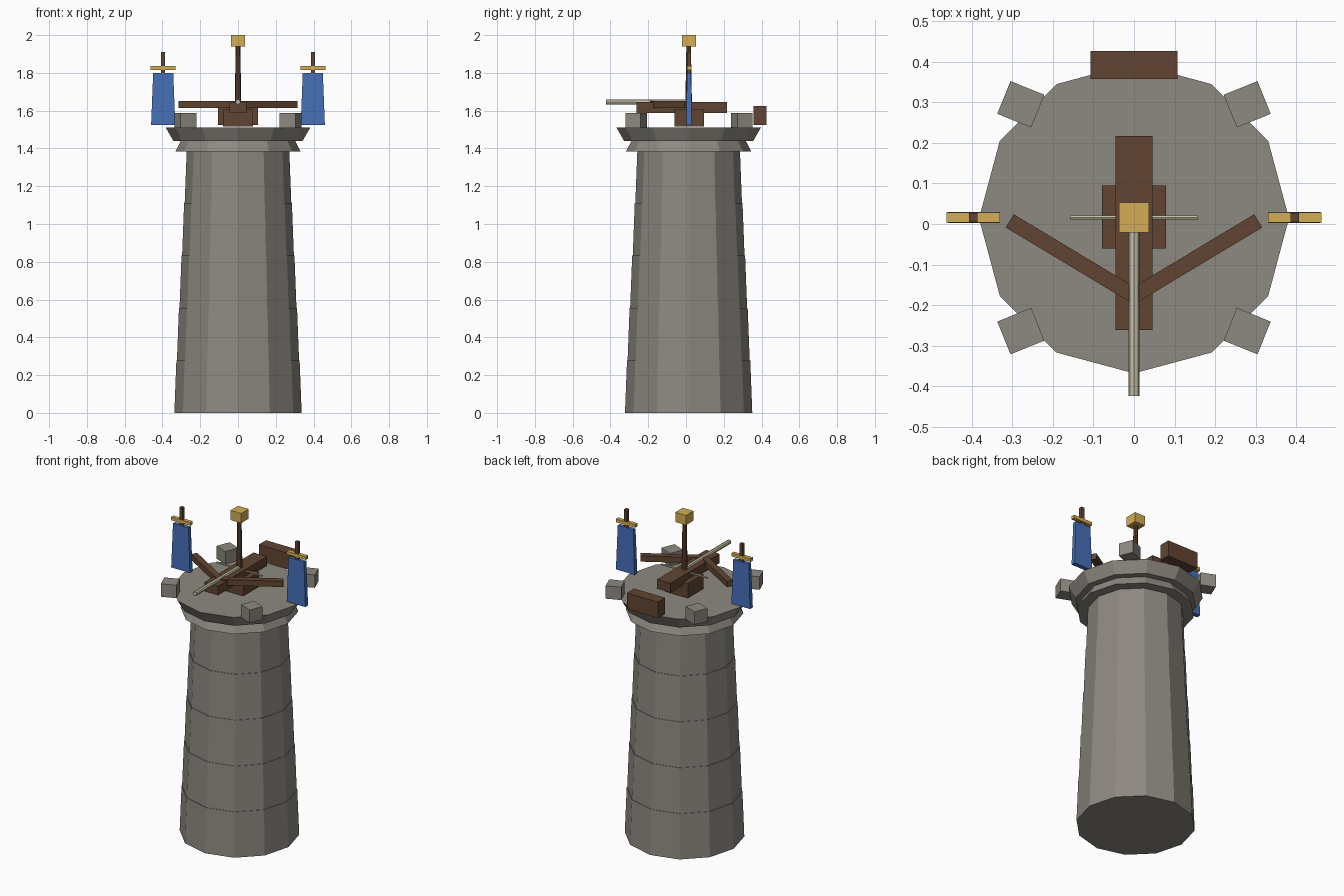
import bpy, bmesh, math
from mathutils import Matrix, Vector

if "Cube" in bpy.data.objects:
    bpy.data.objects.remove(bpy.data.objects["Cube"])

CY = 0.014  # tower axis


def material(name, rgb):
    m = bpy.data.materials.new(name)
    m.use_nodes = True
    m.diffuse_color = (*rgb, 1)
    m.node_tree.nodes["Principled BSDF"].inputs["Base Color"].default_value = (*rgb, 1)
    return m


STONE = material("warm grey stone", (0.27, 0.25, 0.22))
WOOD = material("dark brown wood", (0.12, 0.06, 0.032))
GOLD = material("gold", (0.66, 0.42, 0.09))
BLUE = material("banner blue", (0.06, 0.16, 0.48))
BONE = material("pale ash wood", (0.56, 0.52, 0.38))


def finish(name, bm, mat):
    mesh = bpy.data.meshes.new(name)
    bm.to_mesh(mesh)
    bm.free()
    mesh.materials.append(mat)
    obj = bpy.data.objects.new(name, mesh)
    bpy.context.collection.objects.link(obj)
    return obj


def box(name, centre, size, mat, turn=0, top=1):
    """Box turned about z, with its top face scaled by top."""
    bm = bmesh.new()
    bmesh.ops.create_cube(bm, size=1)
    for v in bm.verts:
        if v.co.z > 0:
            v.co.x *= top
            v.co.y *= top
    bm.transform(Matrix.Translation(centre) @ Matrix.Rotation(math.radians(turn), 4, "Z")
                 @ Matrix.Diagonal((*size, 1)))
    return finish(name, bm, mat)


def drum(name, z0, z1, r0, r1, mat, sides=12):
    """Upright faceted frustum on the tower axis, corners on the x axis."""
    bm = bmesh.new()
    bmesh.ops.create_cone(bm, cap_ends=True, segments=sides, radius1=r0, radius2=r1, depth=z1 - z0)
    first = max(bm.verts, key=lambda v: v.co.x).co
    spin = Matrix.Rotation(-math.atan2(first.y, first.x), 4, "Z")
    bm.transform(Matrix.Translation((0, CY, (z0 + z1) / 2)) @ spin)
    return finish(name, bm, mat)


def rod(name, a, b, radius, mat, sides=8):
    a, b = Vector(a), Vector(b)
    bm = bmesh.new()
    bmesh.ops.create_cone(bm, cap_ends=True, segments=sides, radius1=radius, radius2=radius,
                          depth=(b - a).length)
    bm.transform(Matrix.Translation((a + b) / 2)
                 @ (b - a).to_track_quat("Z", "Y").to_matrix().to_4x4())
    return finish(name, bm, mat)


# Tower shaft in five courses, each stepping in slightly
COURSES, SHAFT_TOP = 5, 1.39
step = SHAFT_TOP / COURSES
for i in range(COURSES):
    r = 0.337 - 0.0137 * i
    drum(f"tower_course_{i + 1}", i * step, (i + 1) * step, r, r - 0.0107, STONE)

# Collar and flared platform
drum("collar", 1.383, 1.445, 0.332, 0.30, STONE)
drum("platform", 1.44, 1.51, 0.342, 0.382, STONE)

# Four corner battlements
for fb, y in (("front", -0.264), ("back", 0.295)):
    for lr, s in (("left", 1), ("right", -1)):
        turn = 22 * s * (1 if y > 0 else -1)
        box(f"battlement_{fb}_{lr}", (0.279 * s, y, 1.548), (0.09, 0.087, 0.08), STONE, turn)

# Supply chest at the back
box("chest", (0, 0.392, 1.575), (0.214, 0.07, 0.1), WOOD)

# Mounted bow: base, stock, arms, bolt and string
box("bow_base", (0, 0.017, 1.56), (0.157, 0.155, 0.09), WOOD)
box("bow_stock", (0, -0.022, 1.616), (0.092, 0.479, 0.058), WOOD)
for lr, s in (("left", 1), ("right", -1)):
    box(f"bow_arm_{lr}", (0.152 * s, -0.085, 1.632), (0.36, 0.038, 0.036), WOOD, 31 * s)
rod("bolt", (0, -0.424, 1.646), (0, 0.02, 1.646), 0.0135, BONE)
rod("bow_string", (-0.158, 0.016, 1.632), (0.158, 0.016, 1.632), 0.006, BONE, 6)

# Central mast with finial
drum("mast", 1.6, 1.95, 0.018, 0.012, WOOD, 8)
box("finial", (0, 0.016, 1.97), (0.073, 0.073, 0.06), GOLD)

# Side banners on short poles
for lr, s in (("left", 1), ("right", -1)):
    x = 0.396 * s
    box(f"banner_pole_{lr}", (x, 0.016, 1.72), (0.021, 0.021, 0.38), WOOD)
    box(f"banner_bar_{lr}", (x, 0.016, 1.826), (0.132, 0.024, 0.02), GOLD)
    box(f"banner_{lr}", (x, 0.016, 1.662), (0.128, 0.027, 0.275), BLUE, top=0.83)
